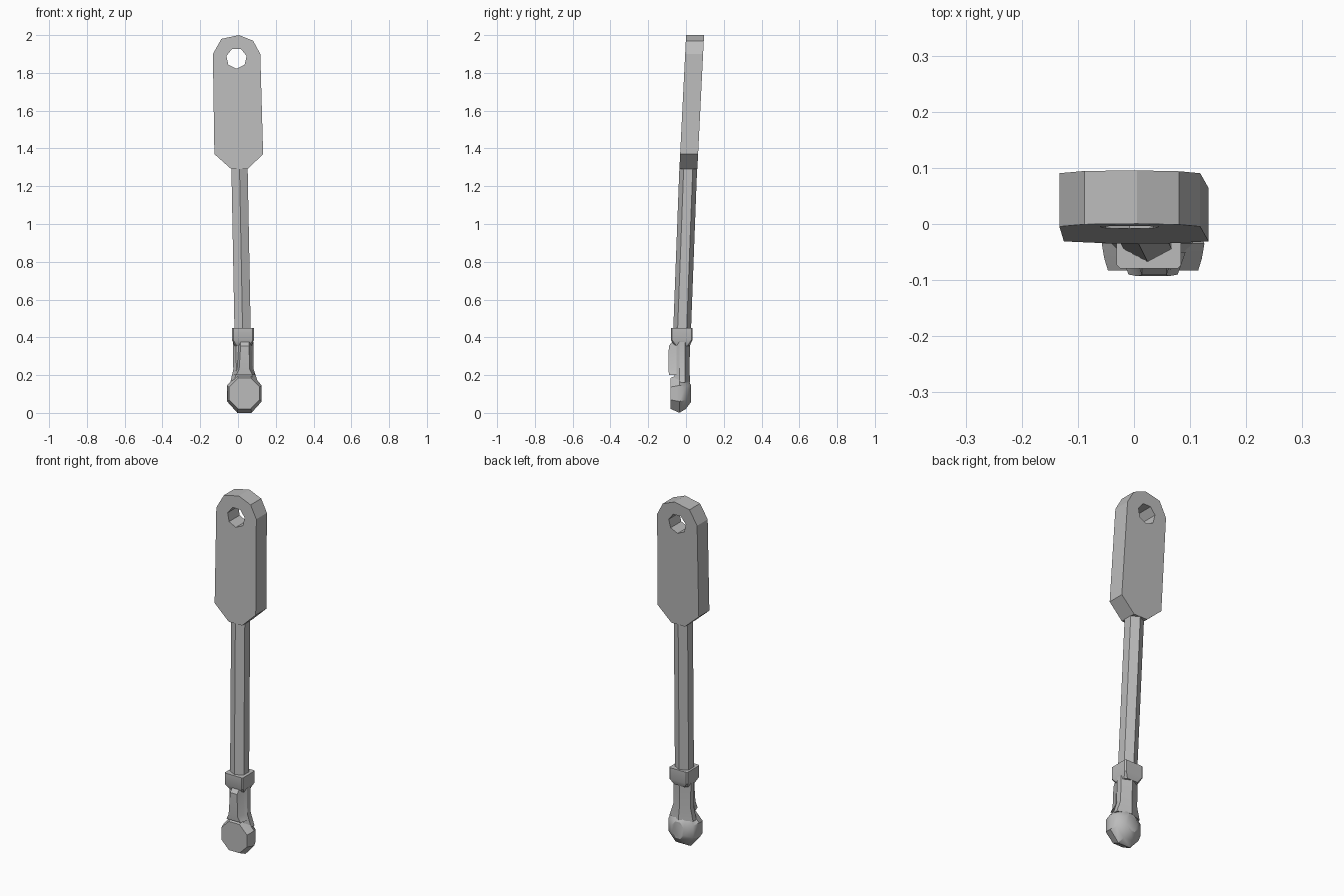
import bpy, bmesh, math
from mathutils import Vector

cube = bpy.data.objects.get("Cube")
if cube:
    bpy.data.objects.remove(cube, do_unlink=True)

grey = bpy.data.materials.new("plain grey")
grey.use_nodes = True
COLOUR = (0.5, 0.5, 0.5, 1)
grey.diffuse_color = COLOUR
grey.node_tree.nodes["Principled BSDF"].inputs["Base Color"].default_value = COLOUR


def loft(name, rings, smooth=30):
    """Skin a closed solid over a list of rings of 3D points."""
    bm = bmesh.new()
    loops = [[bm.verts.new(p) for p in ring] for ring in rings]
    for a, b in zip(loops, loops[1:]):
        for i in range(len(a)):
            j = (i + 1) % len(a)
            bm.faces.new((a[i], a[j], b[j], b[i]))
    bm.faces.new(loops[0])
    bm.faces.new(loops[-1])
    bmesh.ops.recalc_face_normals(bm, faces=bm.faces)
    mesh = bpy.data.meshes.new(name)
    bm.to_mesh(mesh)
    bm.free()
    obj = bpy.data.objects.new(name, mesh)
    bpy.context.collection.objects.link(obj)
    mesh.materials.append(grey)
    for o in bpy.context.selected_objects:
        o.select_set(False)
    bpy.context.view_layer.objects.active = obj
    obj.select_set(True)
    if smooth:
        bpy.ops.object.shade_smooth_by_angle(angle=math.radians(smooth))
    return obj


def lean(z):
    """Forward lean of the handle's front surface."""
    return -0.035 + 0.05 * (z - 1.29)


# Paddle-shaped grip, leaning back towards the top
outline = [(-0.035, 1.29), (0.05, 1.29), (0.133, 1.37), (0.118, 1.90),
           (0.08, 1.97), (0.005, 2.0), (-0.088, 1.98), (-0.133, 1.90), (-0.125, 1.37)]
grip = loft("grip", [[(x, lean(z) + d, z) for x, z in outline] for d in (0, 0.095)], 0)

# Hanging hole through the grip
hole = [(-0.008 + 0.055 * math.cos(a), 1.877 + 0.055 * math.sin(a))
        for a in (math.tau * (i + 0.25) / 7 for i in range(7))]
cutter = loft("hole_cutter", [[(x, y, z) for x, z in hole] for y in (-0.2, 0.3)], 0)
cutter.hide_render = True
cut = grip.modifiers.new("hole", "BOOLEAN")
cut.operation, cut.solver, cut.object = "DIFFERENCE", "EXACT", cutter
bpy.context.view_layer.objects.active = grip
bpy.ops.object.modifier_apply(modifier="hole")
bpy.data.objects.remove(cutter, do_unlink=True)

# Six-sided shaft with a front and a back ridge
section = [(0, -0.047), (0.043, -0.024), (0.043, 0.024),
           (0, 0.047), (-0.043, 0.024), (-0.043, -0.024)]
loft("shaft", [[(cx + x, cy + y, z) for x, y in section]
               for cx, cy, z in ((0.025, -0.022, 0.40), (0.008, 0.012, 1.30))])


def box_ring(x0, x1, y0, y1, z, chamfer):
    """Rectangle with cut corners at height z."""
    c = chamfer
    return [(x0 + c, y0, z), (x1 - c, y0, z), (x1, y0 + c, z), (x1, y1 - c, z),
            (x1 - c, y1, z), (x0 + c, y1, z), (x0, y1 - c, z), (x0, y0 + c, z)]


# Collar with a pinched underside
loft("collar", [box_ring(-0.018, 0.072, -0.062, 0.02, 0.355, 0.012),
                box_ring(-0.031, 0.084, -0.079, 0.034, 0.385, 0.006),
                box_ring(-0.031, 0.084, -0.079, 0.034, 0.45, 0.006)])

# Neck flaring into the head, ridged at the back
neck = []
for half, cx, back, z in ((0.054, 0.027, 0.022, 0.375), (0.054, 0.029, 0.018, 0.23),
                          (0.074, 0.033, 0.022, 0.16)):
    neck.append([(cx - half * 0.7, -0.06, z), (cx + half * 0.7, -0.06, z),
                 (cx + half, -0.035, z), (cx + half, -0.005, z),
                 (cx, back, z), (cx - half, -0.005, z), (cx - half, -0.035, z)])
loft("neck", neck)

# Raised wedge on the front of the neck, ending in a ledge above the head
loft("neck_wedge", [[(x, y, z) for x, y in ((cx - w, front), (cx + w, front),
                                            (cx + w + 0.014, -0.05), (cx - w - 0.014, -0.05))]
                    for cx, w, front, z in ((0.034, 0.044, -0.09, 0.20),
                                            (0.034, 0.028, -0.093, 0.23),
                                            (0.036, 0.022, -0.091, 0.355),
                                            (0.036, 0.022, -0.065, 0.385))])


# Rounded eight-sided head with a flat front disc
def head_ring(radius, height, y, cz=0.103):
    return [(0.034 + radius * math.cos(a), y, cz + height * math.sin(a))
            for a in (math.tau * (i + 0.5) / 8 for i in range(8))]


loft("head", [head_ring(0.087, 0.088, -0.083),
              head_ring(0.094, 0.098, -0.062),
              head_ring(0.099, 0.111, -0.035),
              head_ring(0.084, 0.09, -0.002),
              head_ring(0.04, 0.05, 0.026)], 35)
